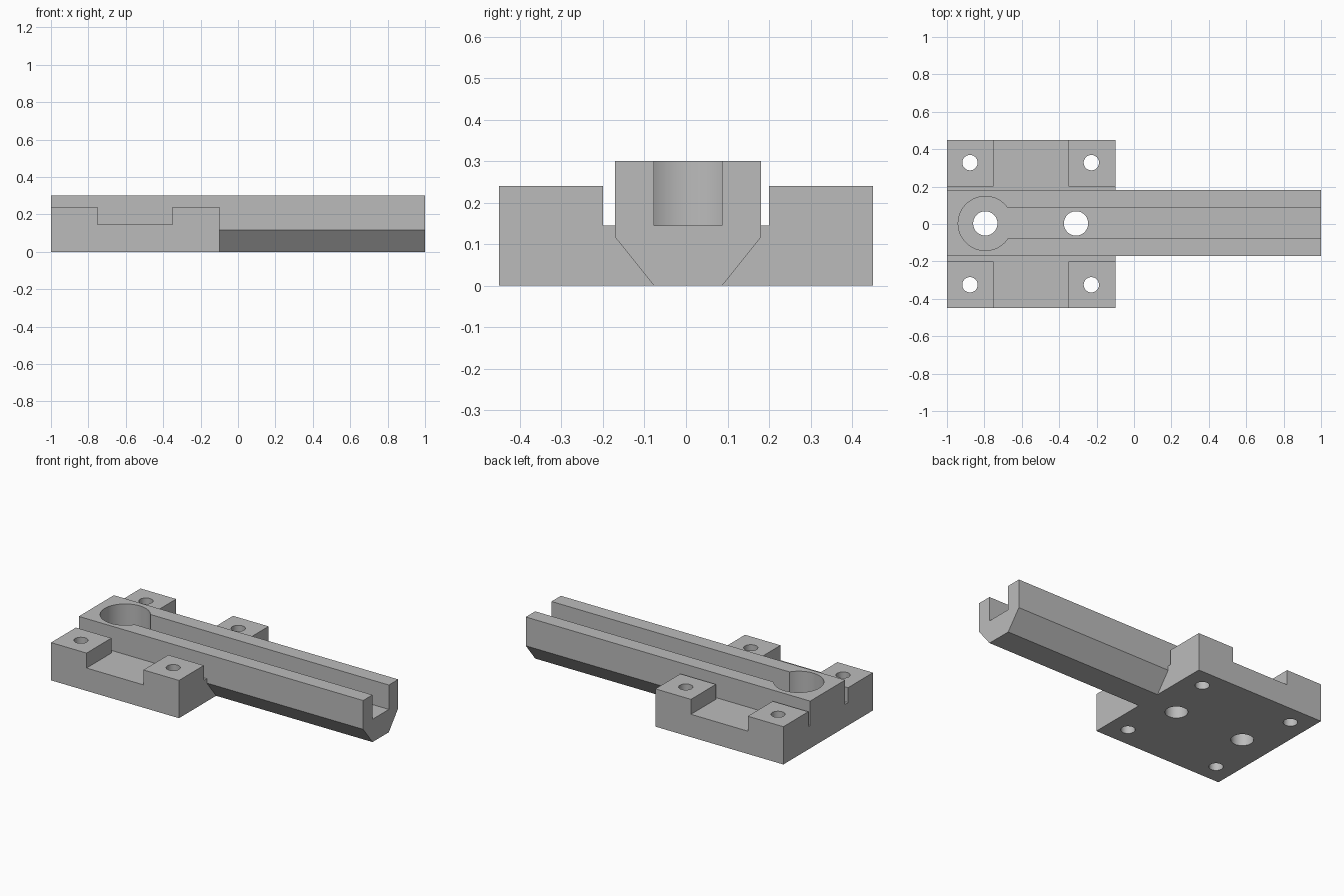
import bpy, bmesh, math

if "Cube" in bpy.data.objects:
    bpy.data.objects.remove(bpy.data.objects["Cube"])

grey = bpy.data.materials.new("plain grey")
grey.diffuse_color = (0.5, 0.5, 0.5, 1)
grey.use_nodes = True
grey.node_tree.nodes["Principled BSDF"].inputs["Base Color"].default_value = grey.diffuse_color


def prism(name, profile, axis, lo, hi):
    """Extrude a closed profile along x (profile is y,z) or z (profile is x,y)."""
    bm = bmesh.new()
    rings = []
    for d in (lo, hi):
        rings.append([bm.verts.new((d, a, b) if axis == "x" else (a, b, d)) for a, b in profile])
    n = len(profile)
    bm.faces.new(rings[0])
    bm.faces.new(rings[1])
    for i in range(n):
        j = (i + 1) % n
        bm.faces.new((rings[0][i], rings[0][j], rings[1][j], rings[1][i]))
    bmesh.ops.recalc_face_normals(bm, faces=bm.faces)
    mesh = bpy.data.meshes.new(name)
    bm.to_mesh(mesh)
    bm.free()
    mesh.materials.append(grey)
    ob = bpy.data.objects.new(name, mesh)
    bpy.context.collection.objects.link(ob)
    return ob


def box(name, x0, x1, y0, y1, z0, z1):
    return prism(name, [(x0, y0), (x1, y0), (x1, y1), (x0, y1)], "z", z0, z1)


def cylinder(name, x, y, r, z0, z1, n=64):
    ring = [(x + r * math.cos(2 * math.pi * i / n), y + r * math.sin(2 * math.pi * i / n)) for i in range(n)]
    return prism(name, ring, "z", z0, z1)


def combine(ob, other, operation):
    mod = ob.modifiers.new("combine", "BOOLEAN")
    mod.operation, mod.solver, mod.object = operation, "EXACT", other
    bpy.context.view_layer.objects.active = ob
    bpy.ops.object.modifier_apply(modifier=mod.name)
    bpy.data.objects.remove(other)


FLOOR, PAD_TOP, TOP = 0.145, 0.24, 0.30

# Mounting plate, cut from a full block so the four corner pads remain
body = box("slotted_rail_bracket", -1, -0.1, -0.45, 0.45, 0, PAD_TOP)
combine(body, box("middle_recess", -0.75, -0.35, -0.6, 0.6, FLOOR, 0.5), "DIFFERENCE")
combine(body, box("rail_clearance", -1.2, 0.1, -0.2, 0.2, FLOOR, 0.5), "DIFFERENCE")

# Long rail with chamfered underside
rail = [(-0.077, 0), (0.087, 0), (0.181, 0.117), (0.181, TOP), (-0.171, TOP), (-0.171, 0.117)]
combine(body, prism("rail", rail, "x", -1, 1), "UNION")

# Round pocket and the slot running from it to the open end
combine(body, cylinder("round_pocket", -0.795, 0.003, 0.145, FLOOR, 0.5), "DIFFERENCE")
combine(body, box("slot", -0.795, 1.2, -0.077, 0.087, FLOOR, 0.5), "DIFFERENCE")

# Through holes: two large in the slot, four small in the pads
for x in (-0.795, -0.31):
    combine(body, cylinder("large_hole", x, 0.003, 0.065, -0.2, 0.5), "DIFFERENCE")
for x in (-0.877, -0.228):
    for y in (-0.325, 0.328):
        combine(body, cylinder("small_hole", x, y, 0.041, -0.2, 0.5, 48), "DIFFERENCE")

# Smooth the bores, keep machined edges sharp
body.select_set(True)
bpy.context.view_layer.objects.active = body
bpy.ops.object.shade_smooth_by_angle(angle=math.radians(30))
